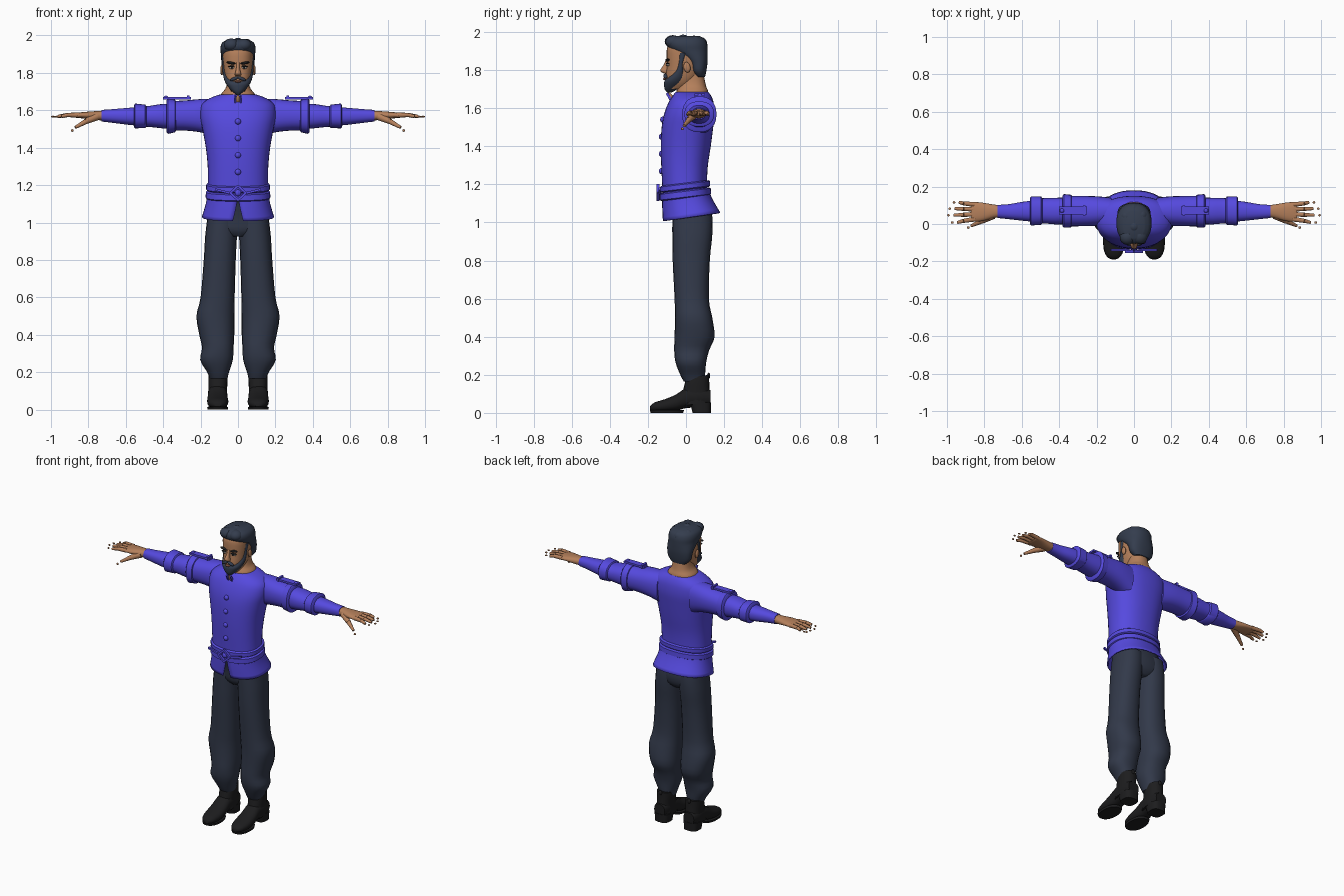
import bpy, bmesh, math
from mathutils import Vector, Matrix


def material(name, rgb):
    m = bpy.data.materials.new(name)
    m.diffuse_color = (*rgb, 1)
    return m


BLUE = material("tunic_blue", (0.092, 0.068, 0.74))
SLATE = material("trouser_slate", (0.032, 0.041, 0.068))
HAIR = material("hair_slate", (0.034, 0.046, 0.075))
SKIN = material("skin", (0.46, 0.215, 0.105))
BLACK = material("boot_black", (0.012, 0.012, 0.013))
WHITE = material("eye_white", (0.55, 0.5, 0.45))
LIP = material("lip", (0.30, 0.11, 0.07))


def finish(name, bm, mat, mirror=False):
    bmesh.ops.recalc_face_normals(bm, faces=bm.faces)
    me = bpy.data.meshes.new(name)
    bm.to_mesh(me)
    bm.free()
    me.materials.append(mat)
    ob = bpy.data.objects.new(name, me)
    bpy.context.collection.objects.link(ob)
    if mirror:
        ob.modifiers.new("mirror", 'MIRROR')
    return ob


def spline(rings, steps):
    """Smoothly fill in extra rings between the given ones."""
    out = []
    for i in range(len(rings) - 1):
        a, b = rings[max(i - 1, 0)], rings[i]
        c, d = rings[i + 1], rings[min(i + 2, len(rings) - 1)]
        for s in range(steps):
            t = s / steps
            out.append([0.5 * (2 * q + (r - p) * t + (2 * p - 5 * q + 4 * r - e) * t * t
                               + (3 * q - p - 3 * r + e) * t ** 3)
                        for p, q, r, e in zip(a, b, c, d)])
    return out + [list(rings[-1])]


def loft(name, rings, mat, axis='z', mirror=False, n=28, p=2.3, steps=3, cap=True, tilt=0):
    """Rings are (position, a0, a1, b0, b1[, front gap angle])."""
    bm = bmesh.new()
    rows = []
    for ring in spline(rings, steps):
        t, a0, a1, b0, b1 = ring[:5]
        gap = ring[5] if len(ring) > 5 else 0
        row = []
        for j in range(n + 1):
            an = -math.pi / 2 + gap + (2 * math.pi - 2 * gap) * j / n
            c, s = math.cos(an), math.sin(an)
            a = (a0 + a1) / 2 + (a1 - a0) / 2 * math.copysign(abs(c) ** (2 / p), c)
            b = (b0 + b1) / 2 + (b1 - b0) / 2 * math.copysign(abs(s) ** (2 / p), s)
            co = {'z': (a, b, t + tilt * b), 'x': (t, a, b), 'y': (a, t, b)}[axis]
            row.append(bm.verts.new(co))
        rows.append(row)
    for r, q in zip(rows, rows[1:]):
        for j in range(n):
            bm.faces.new((r[j], r[j + 1], q[j + 1], q[j]))
    if cap:
        bm.faces.new(rows[0][:n])
        bm.faces.new(rows[-1][:n])
    bmesh.ops.remove_doubles(bm, verts=bm.verts, dist=1e-5)
    return finish(name, bm, mat, mirror)


def sym(*rows):
    """Rings that are symmetric in x: (z, half width, y0, y1)."""
    return [(z, -w, w, y0, y1) for z, w, y0, y1 in rows]


def ball(name, c, r, mat, mirror=False, rot=(0, 'X'), seg=14):
    bm = bmesh.new()
    mx = (Matrix.Translation(c) @ Matrix.Rotation(math.radians(rot[0]), 4, rot[1])
          @ Matrix.Diagonal((*r, 1)))
    bmesh.ops.create_uvsphere(bm, u_segments=seg, v_segments=seg // 2 + 1, radius=1, matrix=mx)
    return finish(name, bm, mat, mirror)


def tube(name, p0, p1, r0, r1, mat, mirror=True):
    p0, p1 = Vector(p0), Vector(p1)
    d = p1 - p0
    bm = bmesh.new()
    mx = Matrix.Translation((p0 + p1) / 2) @ d.to_track_quat('Z', 'Y').to_matrix().to_4x4()
    bmesh.ops.create_cone(bm, cap_ends=True, segments=10, radius1=r0, radius2=r1,
                          depth=d.length, matrix=mx)
    return finish(name, bm, mat, mirror)


def box(name, c, size, mat, mirror=False, rot=(0, 'Y')):
    bm = bmesh.new()
    mx = (Matrix.Translation(c) @ Matrix.Rotation(math.radians(rot[0]), 4, rot[1])
          @ Matrix.Diagonal((*size, 1)))
    bmesh.ops.create_cube(bm, size=1, matrix=mx)
    return finish(name, bm, mat, mirror)


# Tunic body and split skirt
loft("tunic_body", sym((1.13, .163, -.122, .115), (1.2, .16, -.125, .11), (1.3, .162, -.13, .115),
     (1.4, .172, -.132, .13), (1.5, .19, -.128, .143), (1.57, .203, -.115, .15),
     (1.63, .195, -.092, .145), (1.665, .15, -.07, .132), (1.684, .098, -.056, .118)), BLUE, n=40)
skirt = loft("tunic_skirt", [(1.16, -.163, .163, -.125, .117, 0), (1.10, -.172, .172, -.125, .14, .04),
             (1.025, -.193, .193, -.122, .18, .11)], BLUE, n=44, cap=False, tilt=.15)
sol = skirt.modifiers.new("thickness", 'SOLIDIFY')
sol.thickness = .008

# Belt bands, knot and front fastenings
loft("belt_upper", sym((1.172, .163, -.128, .118), (1.178, .170, -.136, .126), (1.202, .170, -.136, .126),
     (1.208, .163, -.128, .118)), BLUE, n=40, tilt=.12, steps=1)
loft("belt_lower", sym((1.128, .166, -.128, .122), (1.134, .173, -.138, .132), (1.164, .172, -.138, .13),
     (1.170, .165, -.128, .12)), BLUE, n=40, tilt=.12, steps=1)
for i, (sx, sz) in enumerate([(1, 1), (-1, 1), (1, -1), (-1, -1)]):
    box(f"belt_knot_side_{i}", (sx * .021, -.146, 1.158 + sz * .019), (.062, .016, .013), BLUE,
        rot=(sx * sz * 42, 'Y'))
ball("belt_knot_center", (0, -.141, 1.158), (.018, .012, .018), BLUE)
box("belt_tie", (.075, -.139, 1.165), (.10, .012, .012), BLUE, True, (-14, 'Y'))
for i, z in enumerate((1.54, 1.45, 1.36, 1.27)):
    ball(f"front_button_{i}", (0, -.129 if z < 1.5 else -.122, z), (.016, .014, .016), BLUE)
box("collar_slit_edge", (.014, -.081, 1.645), (.008, .014, .08), BLUE, True, (28, 'X'))
ball("collar_opening", (0, -.078, 1.655), (.012, .012, .03), SKIN, rot=(28, 'X'))

# Sleeves with turned cuffs
loft("upper_sleeve", [(.12, .0, .14, 1.46, 1.662), (.2, -.01, .148, 1.482, 1.66),
     (.29, -.012, .15, 1.492, 1.652), (.37, -.012, .152, 1.49, 1.65)], BLUE, 'x', True)
loft("upper_cuff", [(.332, -.01, .148, 1.492, 1.648), (.336, -.018, .156, 1.482, 1.656),
     (.375, -.02, .16, 1.474, 1.662), (.382, -.012, .152, 1.482, 1.654)], BLUE, 'x', True, steps=1)
loft("lower_sleeve", [(.35, .0, .142, 1.498, 1.636), (.42, -.002, .14, 1.505, 1.632),
     (.49, .004, .138, 1.512, 1.622), (.55, .0, .142, 1.508, 1.628)], BLUE, 'x', True)
loft("lower_cuff", [(.49, .004, .138, 1.512, 1.622), (.496, -.004, .146, 1.506, 1.63),
     (.55, -.008, .148, 1.503, 1.636), (.557, 0, .14, 1.512, 1.626)], BLUE, 'x', True, steps=1)
loft("forearm_sleeve", [(.52, .01, .128, 1.516, 1.618), (.60, .018, .118, 1.524, 1.612),
     (.67, .026, .106, 1.533, 1.606), (.73, .032, .102, 1.54, 1.602)], BLUE, 'x', True)

# Shoulder straps
box("shoulder_strap", (.325, .072, 1.664), (.15, .042, .012), BLUE, True)
box("strap_loop", (.265, .072, 1.668), (.014, .054, .02), BLUE, True)
ball("strap_button", (.385, .072, 1.669), (.012, .012, .009), BLUE, True)

# Hands: palm, fingers, thumb and detached nails
loft("palm", [(.70, .038, .098, 1.547, 1.598), (.75, .032, .104, 1.547, 1.596),
     (.81, .016, .114, 1.555, 1.592), (.86, .012, .118, 1.559, 1.587), (.872, .016, .114, 1.563, 1.583)],
     SKIN, 'x', True, n=20)
for i, (y0, y1, tip) in enumerate([(.026, .008, .945), (.052, .047, .965), (.079, .082, .958), (.104, .116, .935)]):
    mid = (.91, (y0 + y1) / 2, 1.575)
    tube(f"finger_base_{i}", (.85, y0, 1.574), mid, .0135, .0115, SKIN)
    tube(f"finger_tip_{i}", mid, (tip, y1, 1.567), .0115, .008, SKIN)
    ball(f"finger_nail_{i}", (tip + .027, y1, 1.566), (.008, .007, .005), SKIN, True, seg=8)
tube("thumb_base", (.755, .045, 1.566), (.815, .015, 1.54), .021, .015, SKIN)
tube("thumb_tip", (.81, .018, 1.542), (.87, -.01, 1.508), .015, .008, SKIN)
ball("thumb_nail", (.886, -.019, 1.492), (.008, .007, .007), SKIN, True, seg=8)

# Trousers
loft("hips", sym((.925, .05, -.045, .10), (.96, .15, -.066, .13), (1.03, .163, -.074, .138),
     (1.13, .155, -.1, .11)), SLATE)
loft("trouser_leg", [(1.06, .0, .16, -.07, .135), (1.0, .002, .167, -.072, .14), (.92, .006, .176, -.072, .137),
     (.8, .012, .183, -.07, .125), (.6, .018, .2, -.06, .12), (.5, .02, .222, -.058, .138),
     (.4, .02, .207, -.06, .15), (.33, .024, .192, -.062, .122), (.265, .028, .202, -.055, .106),
     (.2, .048, .165, -.03, .1), (.165, .056, .15, -.012, .092)], SLATE, mirror=True, n=20)

# Boots
loft("boot_shaft", [(.04, .056, .16, -.03, .128), (.1, .058, .158, -.02, .124), (.15, .056, .158, -.008, .122),
     (.185, .058, .156, .0, .122)], BLACK, mirror=True, n=20, tilt=.12)
loft("boot_foot", [(-.188, .09, .125, .015, .036), (-.165, .066, .15, .008, .055), (-.11, .052, .164, .006, .072),
     (-.05, .054, .164, .012, .098), (.0, .058, .16, .025, .13), (.07, .058, .16, .03, .14),
     (.128, .07, .148, .04, .12)], BLACK, 'y', True, n=20)
loft("boot_sole", [(0, .055, .162, -.186, -.015), (.014, .052, .165, -.19, -.01)], BLACK, mirror=True, steps=1)
loft("boot_heel", [(0, .06, .157, .035, .13), (.055, .056, .16, .02, .132)], BLACK, mirror=True, p=3, steps=1)
ball("boot_pull_tab", (.107, .119, .195), (.012, .008, .016), BLACK, True)

# Neck and head
loft("neck", sym((1.66, .10, -.05, .118), (1.69, .088, -.05, .116), (1.715, .068, -.04, .106),
     (1.75, .058, -.03, .098), (1.8, .055, -.02, .09)), SKIN)
loft("head", sym((1.70, .035, -.098, .0), (1.73, .055, -.105, .04), (1.77, .069, -.106, .07),
     (1.82, .077, -.101, .085), (1.87, .081, -.102, .095), (1.92, .08, -.098, .095),
     (1.955, .06, -.07, .07)), SKIN)
loft("nose", sym((1.783, .012, -.118, -.09), (1.793, .018, -.132, -.09), (1.805, .014, -.133, -.09),
     (1.83, .009, -.116, -.085), (1.855, .01, -.106, -.085)), SKIN, n=14)
ball("ear", (.086, .005, 1.815), (.009, .018, .028), SKIN, True, (12, 'X'))

# Facial features
ball("eye", (.034, -.094, 1.828), (.015, .01, .007), WHITE, True)
ball("iris", (.033, -.1, 1.828), (.006, .006, .006), BLACK, True)
ball("upper_lash", (.035, -.096, 1.835), (.019, .011, .004), BLACK, True, (4, 'Y'))
ball("eyebrow", (.037, -.097, 1.853), (.026, .012, .007), BLACK, True, (-8, 'Y'))
ball("lower_lip", (0, -.112, 1.753), (.018, .009, .006), LIP)
ball("moustache", (.019, -.107, 1.769), (.026, .012, .009), HAIR, True, (22, 'Y'))

# Beard and sideburns
loft("beard", sym((1.683, .01, -.1, -.075), (1.70, .03, -.112, -.045), (1.725, .053, -.115, -.015),
     (1.745, .066, -.112, .0), (1.768, .075, -.092, .005), (1.80, .081, -.062, .0),
     (1.84, .084, -.048, -.004), (1.89, .087, -.05, .02)), HAIR)

# Swept back hair
loft("hair", sym((1.765, .055, .05, .1), (1.795, .08, .028, .107), (1.84, .087, .012, .113),
     (1.875, .09, -.03, .114), (1.905, .092, -.082, .114), (1.935, .094, -.104, .112),
     (1.962, .084, -.1, .1), (1.98, .055, -.075, .07)), HAIR)
for i, (x, y, z, r) in enumerate([(-.035, -.07, 1.95, .042), (.03, -.065, 1.948, .043), (0, -.015, 1.953, .035),
                                  (.04, .045, 1.947, .036), (-.04, .04, 1.947, .037), (0, .075, 1.94, .036)]):
    ball(f"hair_lock_{i}", (x, y, z), (r, r, .034), HAIR)

# Smooth shading with crisp edges kept
for ob in bpy.data.objects:
    ob.select_set(True)
    bpy.context.view_layer.objects.active = ob
bpy.ops.object.shade_smooth_by_angle(angle=math.radians(45))
